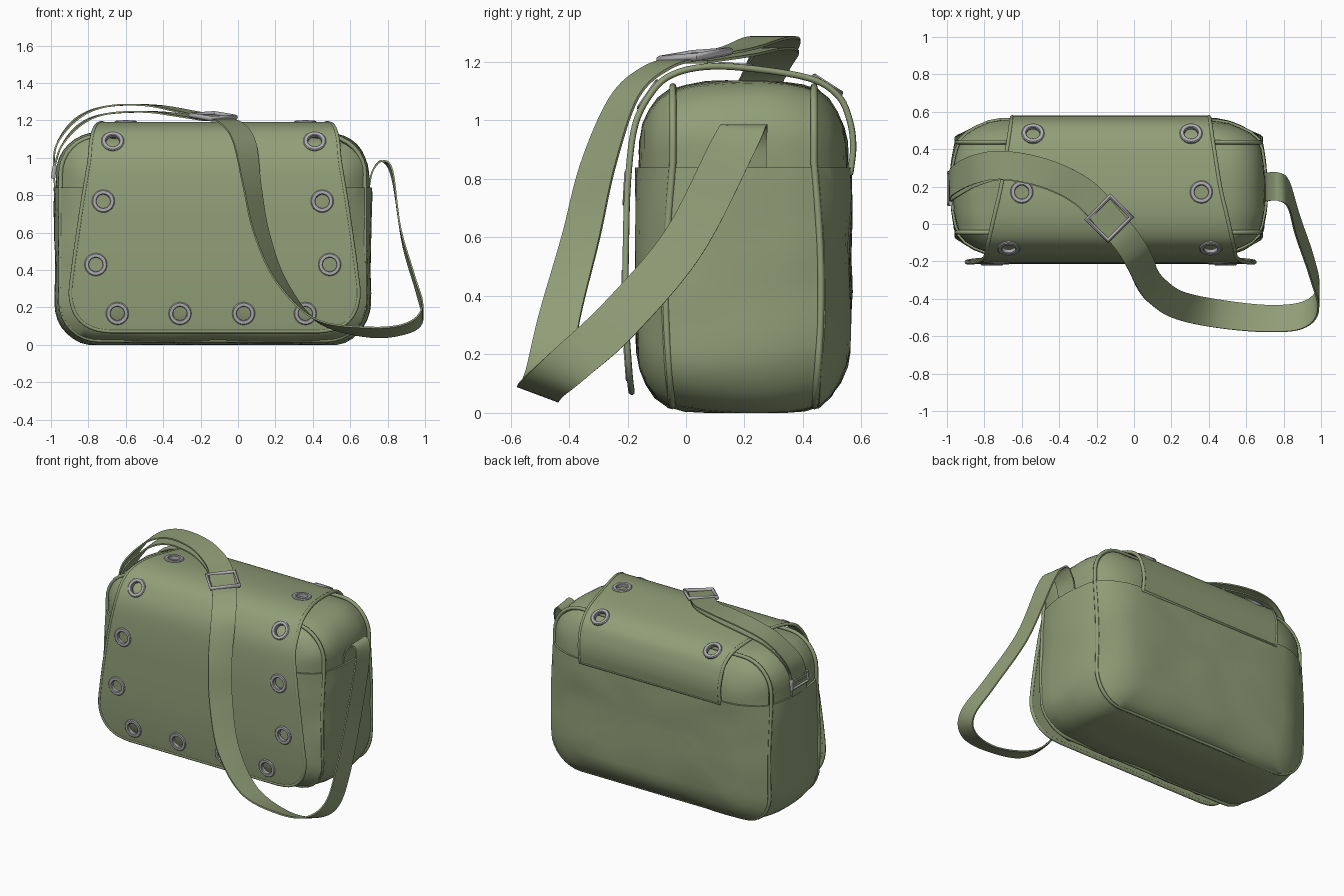
import bpy, bmesh, math
from mathutils import Vector, Matrix, noise

if "Cube" in bpy.data.objects:
    bpy.data.objects.remove(bpy.data.objects["Cube"])


def material(name, rgb):
    m = bpy.data.materials.new(name)
    m.diffuse_color = (*rgb, 1)
    m.use_nodes = True
    m.node_tree.nodes["Principled BSDF"].inputs["Base Color"].default_value = m.diffuse_color
    return m


GREEN = material("olive canvas", (0.285, 0.345, 0.188))
GREY = material("grey metal", (0.41, 0.41, 0.43))


def select(ob):
    bpy.ops.object.select_all(action='DESELECT')
    ob.select_set(True)
    bpy.context.view_layer.objects.active = ob


def make(name, bm, mat, solid=0, cutter=None, angle=40):
    bmesh.ops.recalc_face_normals(bm, faces=bm.faces)
    me = bpy.data.meshes.new(name)
    bm.to_mesh(me)
    bm.free()
    ob = bpy.data.objects.new(name, me)
    bpy.context.collection.objects.link(ob)
    me.materials.append(mat)
    select(ob)
    if solid:
        md = ob.modifiers.new("thickness", 'SOLIDIFY')
        md.thickness, md.offset = solid, 0
        bpy.ops.object.modifier_apply(modifier=md.name)
    if cutter:
        md = ob.modifiers.new("holes", 'BOOLEAN')
        md.operation, md.object, md.solver = 'DIFFERENCE', cutter, 'EXACT'
        bpy.ops.object.modifier_apply(modifier=md.name)
    bpy.ops.object.shade_smooth_by_angle(angle=math.radians(angle))
    return ob


def tube(name, pts, r, mat, closed=False, sides=2):
    cu = bpy.data.curves.new(name, 'CURVE')
    cu.dimensions, cu.bevel_depth, cu.bevel_resolution = '3D', r, sides
    cu.use_fill_caps = True
    sp = cu.splines.new('POLY')
    sp.points.add(len(pts) - 1)
    for p, q in zip(sp.points, pts):
        p.co = (*q, 1)
    sp.use_cyclic_u = closed
    ob = bpy.data.objects.new(name, cu)
    bpy.context.collection.objects.link(ob)
    cu.materials.append(mat)
    select(ob)
    bpy.ops.object.convert(target='MESH')
    bpy.ops.object.shade_smooth_by_angle(angle=math.radians(50))
    return bpy.context.object


def spline(pts, n):
    # Catmull-Rom through tuples of any length
    P = [pts[0]] + list(pts) + [pts[-1]]
    out = []
    for i in range(1, len(P) - 2):
        for k in range(n):
            t = k / n
            out.append([0.5 * (2 * b + (c - a) * t + (2 * a - 5 * b + 4 * c - d) * t * t
                               + (3 * b - a - 3 * c + d) * t ** 3)
                        for a, b, c, d in zip(*P[i - 1:i + 3])])
    return out + [list(pts[-1])]


def grid(bm, rows, closed=False):
    vs = [[bm.verts.new(p) for p in r] for r in rows]
    for a, b in zip(vs, vs[1:]):
        for i in range(len(a) if closed else len(a) - 1):
            j = (i + 1) % len(a)
            bm.faces.new((a[i], a[j], b[j], b[i]))
    return vs


# ---- bag body: rounded outline lofted from front to back ----
CX, HW, CZ, HH = -0.135, 0.828, 0.57, 0.558


def outline(y, d):
    # vertical corners are rounder than the top and bottom ones
    hw, hh, r = HW - d * 1.25, HH - d, max(0.21 - d * 0.55, 0.04)
    pts = []
    corners = [(1, 1), (-1, 1), (-1, -1), (1, -1)]
    for c, (sx, sz) in enumerate(corners):
        nx, nz = corners[(c + 1) % 4]
        arc = [Vector((CX + sx * (hw - r) + r * math.cos(a), y, CZ + sz * (hh - r) + r * math.sin(a)))
               for a in (math.pi / 2 * (c + k / 8) for k in range(9))]
        a = math.pi / 2 * (c + 1)
        end = Vector((CX + nx * (hw - r) + r * math.cos(a), y, CZ + nz * (hh - r) + r * math.sin(a)))
        pts += arc + [arc[-1].lerp(end, k / 12) for k in range(1, 12)]
    # seams bow outwards below the pocket line
    w = -1 if -0.06 < y < 0.01 else 1 if 0.39 < y < 0.47 else 0
    for p in pts:
        p.y += w * 0.024 * math.sin(math.pi * min(max(p.z, 0), 0.85) / 0.85)
    return pts


RINGS = [(-0.155, 0.5), (-0.157, 0.4), (-0.158, 0.3), (-0.157, 0.2), (-0.148, 0.14),
         (-0.125, 0.09), (-0.095, 0.05), (-0.052, 0.02), (-0.037, 0.02), (0.0, 0.01),
         (0.07, 0.0), (0.14, -0.004), (0.2, -0.005), (0.27, -0.004), (0.34, 0.002),
         (0.40, 0.012), (0.43, 0.022), (0.445, 0.022), (0.485, 0.055), (0.515, 0.10),
         (0.538, 0.15), (0.548, 0.2), (0.553, 0.3), (0.553, 0.4), (0.55, 0.5)]


def body(name, grow, cut=None):
    bm = bmesh.new()
    vs = grid(bm, [outline(y, d) for y, d in RINGS], True)
    bm.faces.new(vs[0])
    bm.faces.new(vs[-1])
    bmesh.ops.recalc_face_normals(bm, faces=bm.faces)
    bm.normal_update()
    for v in bm.verts:  # soft cloth wrinkles
        p = Vector((v.co.x * 3 + v.co.z * 3, v.co.y * 5, v.co.z * 4 - v.co.x * 2))
        v.co += v.normal * (grow + 0.012 * noise.noise(p))
        v.co.z = max(v.co.z, 0)
    if cut:
        bmesh.ops.bisect_plane(bm, geom=bm.verts[:] + bm.edges[:] + bm.faces[:],
                               plane_co=(0, 0, cut), plane_no=(0, 0, 1), clear_outer=True)
        bmesh.ops.holes_fill(bm, edges=[e for e in bm.edges if e.is_boundary])
    return make(name, bm, GREEN)


body("upper_body", 0)
body("lower_body", 0.012, 0.84)
for name, y in (("front_piping", -0.045), ("back_piping", 0.438)):
    tube(name, outline(y, 0.012), 0.012, GREEN, True)

# ---- flap: profile rows (y, z, half width) from the back, over the top, to the front hem ----
FX = -0.125
ROWS = spline([(0.562, 0.82, 0.525), (0.572, 0.91, 0.525), (0.56, 1.0, 0.53), (0.52, 1.085, 0.535),
               (0.42, 1.145, 0.55), (0.2, 1.18, 0.585), (0.05, 1.182, 0.62), (-0.06, 1.15, 0.645),
               (-0.125, 1.085, 0.66), (-0.175, 0.98, 0.67), (-0.198, 0.8, 0.70), (-0.205, 0.6, 0.73),
               (-0.207, 0.4, 0.757), (-0.203, 0.27, 0.77), (-0.197, 0.18, 0.75), (-0.192, 0.12, 0.705),
               (-0.188, 0.085, 0.64), (-0.186, 0.072, 0.56)], 6)


def flap_point(row, s):
    return Vector((FX + s * row[2], row[0], row[1]))


# grommets as (x, y, z) near the flap, snapped to its profile
SPOTS = [(-0.67, -0.12, 1.085), (-0.72, -0.2, 0.77), (-0.76, -0.2, 0.44), (-0.645, -0.2, 0.17),
         (-0.31, -0.2, 0.17), (0.03, -0.2, 0.17), (0.36, -0.2, 0.17), (0.49, -0.2, 0.43),
         (0.45, -0.2, 0.76), (0.41, -0.12, 1.085), (-0.54, 0.48, 1.11), (0.305, 0.48, 1.11),
         (-0.60, 0.175, 1.18), (0.36, 0.175, 1.18)]
RIM = [(0.036, -0.011), (0.036, 0.010), (0.040, 0.014), (0.056, 0.014), (0.061, 0.009), (0.061, -0.011)]
cut_bm, ring_bm = bmesh.new(), bmesh.new()
for x, y, z in SPOTS:
    i = min(range(1, len(ROWS) - 1), key=lambda k: (ROWS[k][0] - y) ** 2 + (ROWS[k][1] - z) ** 2)
    dy, dz = ROWS[i + 1][0] - ROWS[i - 1][0], ROWS[i + 1][1] - ROWS[i - 1][1]
    rot = Vector((0, dz, -dy)).to_track_quat('Z', 'Y').to_matrix().to_4x4()
    M = Matrix.Translation((x, ROWS[i][0], ROWS[i][1])) @ rot
    bmesh.ops.create_cone(cut_bm, cap_ends=True, segments=20, radius1=0.042, radius2=0.042,
                          depth=0.06, matrix=M)
    rows = [[M @ Vector((r * math.cos(a), r * math.sin(a), h)) for r, h in RIM]
            for a in (math.tau * k / 28 for k in range(28))]
    grid(ring_bm, rows + [rows[0]], True)
bmesh.ops.remove_doubles(ring_bm, verts=ring_bm.verts, dist=1e-5)
make("grommets", ring_bm, GREY)
cutter = make("hole_cutter", cut_bm, GREEN)
cutter.hide_render = True

bm = bmesh.new()
grid(bm, [[flap_point(r, -1 + 2 * k / 16) for k in range(17)] for r in ROWS])
make("flap", bm, GREEN, 0.014, cutter)
bpy.data.objects.remove(cutter)
border = [flap_point(r, -1) for r in ROWS] + [flap_point(r, 1) for r in reversed(ROWS)]
tube("flap_binding", border, 0.011, GREEN, True)


# ---- shoulder strap: centre line plus width direction ----
def strap(name, pts):
    bm = bmesh.new()
    rows = []
    for p in spline(pts, 8):
        c, w = Vector(p[:3]), Vector(p[3:]).normalized() * 0.076
        rows.append([c - w, c, c + w])
    grid(bm, rows)
    return make(name, bm, GREEN, 0.009)


strap("strap", [
    (0.70, 0.2, 0.84, 0, 1, 0), (0.72, 0.2, 0.93, 0, 1, 0), (0.77, 0.2, 0.982, 0, 1, 0),
    (0.825, 0.16, 0.91, 0, 0.95, -0.3), (0.875, -0.01, 0.58, 0.1, 0.75, -0.65),
    (0.95, -0.23, 0.32, 0.1, 0.7, -0.65), (0.985, -0.40, 0.165, 0, 0.8, -0.5),
    (0.90, -0.488, 0.088, 0, 0.93, -0.35), (0.70, -0.505, 0.068, 0, 0.93, -0.33),
    (0.42, -0.475, 0.13, 0.1, 0.95, -0.1), (0.23, -0.43, 0.34, 0.35, 0.9, 0),
    (0.125, -0.36, 0.6, 0.5, 0.8, 0), (0.075, -0.30, 0.85, 0.6, 0.75, 0),
    (0.035, -0.21, 1.08, 0.75, 0.6, 0), (-0.03, -0.1, 1.18, 0.75, 0.6, 0),
    (-0.13, 0.02, 1.215, 0.7, 0.7, 0), (-0.27, 0.17, 1.245, 0.65, 0.75, 0),
    (-0.47, 0.27, 1.28, 0.35, 0.93, 0), (-0.7, 0.315, 1.275, 0, 1, 0),
    (-0.86, 0.29, 1.21, -0.1, 1, 0), (-0.97, 0.23, 1.07, 0, 1, 0), (-0.985, 0.19, 0.93, 0, 1, 0)])
# returning layer from the side ring back to the buckle
strap("strap_return", [
    (-0.985, 0.19, 0.93, 0, 1, 0), (-0.945, 0.22, 1.06, 0, 1, 0), (-0.84, 0.28, 1.18, -0.1, 1, 0),
    (-0.7, 0.31, 1.235, 0, 1, 0), (-0.47, 0.265, 1.245, 0.35, 0.93, 0),
    (-0.27, 0.165, 1.222, 0.65, 0.75, 0), (-0.13, 0.02, 1.2, 0.7, 0.7, 0)])
# tab that holds the side ring
strap("ring_tab", [(-0.972, 0.19, 0.80, 0, 1, 0), (-0.98, 0.19, 0.86, 0, 1, 0),
                   (-0.985, 0.19, 0.925, 0, 1, 0)])


# ---- metal frames ----
def frame(name, centre, u, v, hu, hv, r):
    c, u, v = Vector(centre), Vector(u).normalized(), Vector(v).normalized()
    tube(name, [c + u * hu * a + v * hv * b for a, b in ((-1, -1), (1, -1), (1, 1), (-1, 1))],
         r, GREY, True)


frame("buckle", (-0.133, 0.03, 1.222), (0.7, 0.7, 0.05), (-0.7, 0.7, 0.12), 0.088, 0.08, 0.014)
frame("side_ring", (-0.984, 0.19, 0.925), (0, 1, 0), (0.15, 0, 1), 0.085, 0.03, 0.012)
